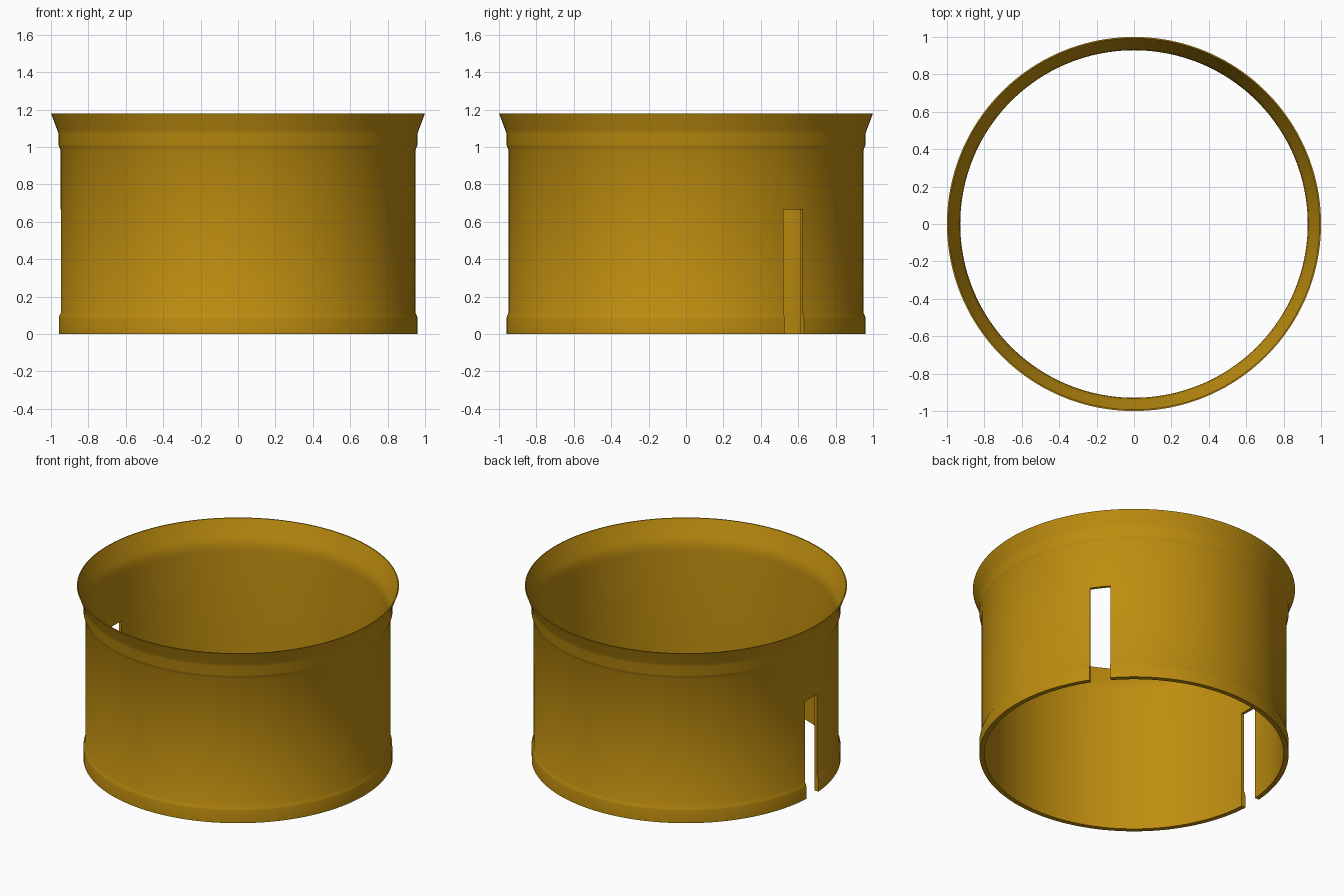
import bpy
import math

if "Cube" in bpy.data.objects:
    bpy.data.objects.remove(bpy.data.objects["Cube"])

SEGMENTS = 160

amber = bpy.data.materials.new("amber")
amber.diffuse_color = (0.52, 0.27, 0.005, 1)
amber.use_nodes = True
amber.node_tree.nodes["Principled BSDF"].inputs["Base Color"].default_value = amber.diffuse_color

# Closed wall cross-section (radius, height): outer side up, inner side down
profile = [
    (0.960, 0.0), (0.960, 0.085), (0.957, 0.097), (0.948, 0.115),
    (0.948, 0.982), (0.957, 1.002), (0.960, 1.012), (0.960, 1.07),
    (0.966, 1.09), (1.0, 1.18),
    (0.993, 1.18), (0.958, 1.09), (0.944, 1.06), (0.934, 1.03),
    (0.929, 0.99), (0.929, 0.0),
]

# Flared collar: profile revolved about the vertical axis
n = len(profile)
verts, faces = [], []
for i in range(SEGMENTS):
    a = 2 * math.pi * i / SEGMENTS
    verts += [(r * math.cos(a), r * math.sin(a), z) for r, z in profile]
    j = (i + 1) % SEGMENTS
    for k in range(n):
        m = (k + 1) % n
        faces.append((i * n + k, j * n + k, j * n + m, i * n + m))
mesh = bpy.data.meshes.new("flared_collar")
mesh.from_pydata(verts, [], faces)
mesh.materials.append(amber)
collar = bpy.data.objects.new("flared_collar", mesh)
bpy.context.collection.objects.link(collar)


def cut_slot(angle, width=0.13, height=0.665):
    """Cut an open-bottomed slot through the wall at the given angle."""
    a = math.radians(angle)
    bpy.ops.mesh.primitive_cube_add(
        size=1, rotation=(0, 0, a),
        location=(0.95 * math.cos(a), 0.95 * math.sin(a), height / 2 - 0.1))
    cutter = bpy.context.object
    cutter.name = "slot_cutter"
    cutter.scale = (0.3, width, height + 0.2)
    cutter.data.materials.append(amber)
    cutter.hide_render = True
    mod = collar.modifiers.new("slot", 'BOOLEAN')
    mod.operation = 'DIFFERENCE'
    mod.solver = 'EXACT'
    mod.object = cutter
    bpy.context.view_layer.objects.active = collar
    bpy.ops.object.modifier_apply(modifier=mod.name)
    bpy.data.objects.remove(cutter)


# Two slots: one on the right towards the back, one on the left
for angle in (37.2, 180):
    cut_slot(angle)

# Smooth wall with crisp rims and slot edges
bpy.ops.object.select_all(action='DESELECT')
collar.select_set(True)
bpy.context.view_layer.objects.active = collar
bpy.ops.object.shade_smooth_by_angle(angle=math.radians(35))
